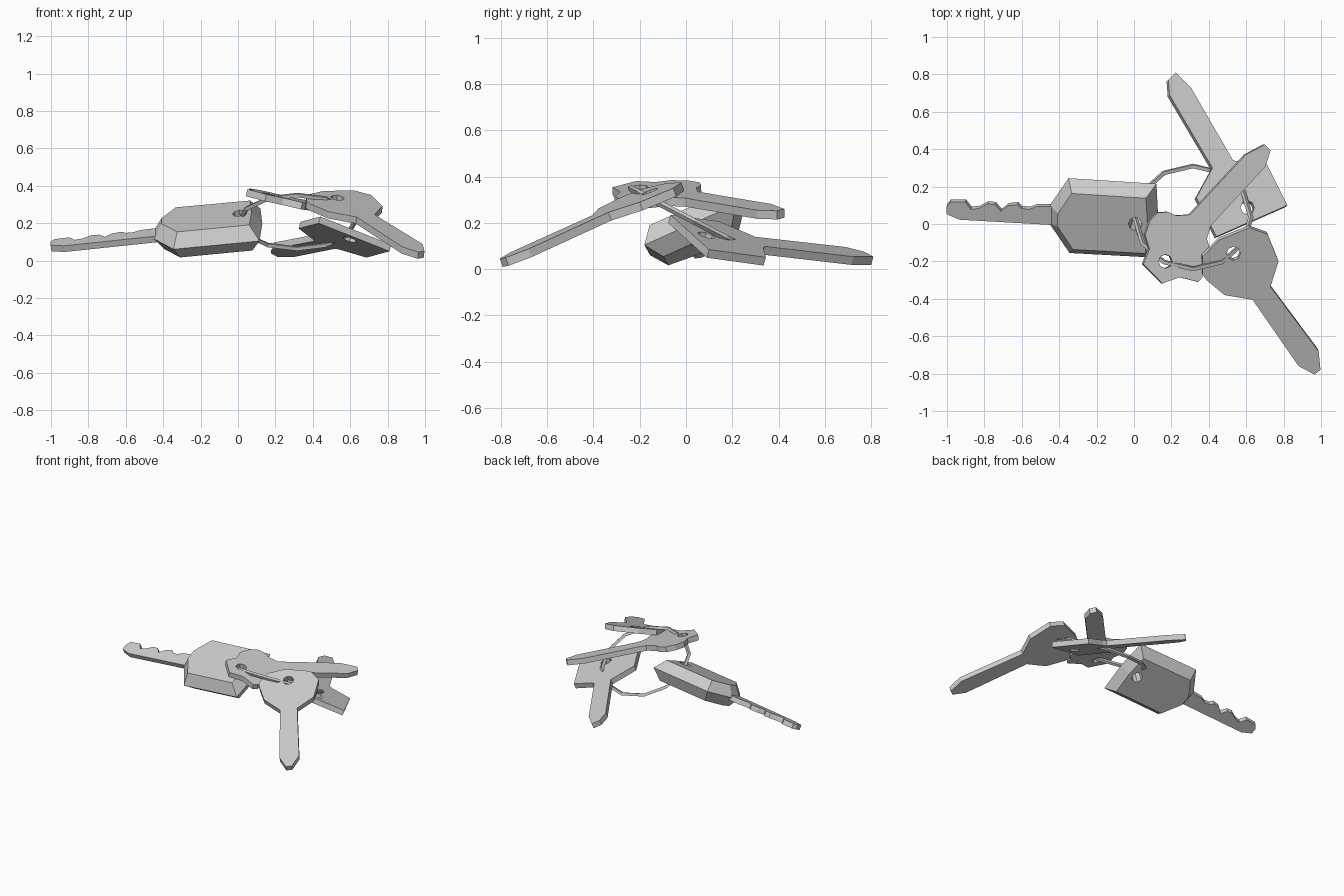
import bpy
import bmesh
import math
from mathutils import Vector

cube = bpy.data.objects.get("Cube")
if cube:
    bpy.data.objects.remove(cube, do_unlink=True)

# Single metal colour
steel = bpy.data.materials.new("steel grey")
steel.use_nodes = True
steel.diffuse_color = (0.6, 0.6, 0.6, 1)
steel.node_tree.nodes["Principled BSDF"].inputs["Base Color"].default_value = steel.diffuse_color


def inset_loop(loop, dist):
    """Move a counter-clockwise outline inwards."""
    result = []
    for i, p in enumerate(loop):
        a = (p - loop[i - 1]).normalized()
        b = (loop[(i + 1) % len(loop)] - p).normalized()
        n1, n2 = Vector((-a.y, a.x)), Vector((-b.y, b.x))
        result.append(p + (n1 + n2) * dist / (1 + n1.dot(n2)))
    return result


def slab(name, outline, plane, levels, hole=None, hole_radius=0.037):
    """Plate on the plane z = a + bx + cy; levels are (offset along normal, inset)."""
    a, b, c = plane
    normal = Vector((-b, -c, 1)).normalized()
    bm = bmesh.new()

    def ring(points, offset):
        return [bm.verts.new(Vector((p.x, p.y, a + b * p.x + c * p.y)) + normal * offset)
                for p in points]

    def walls(r0, r1):
        for i in range(len(r0)):
            bm.faces.new((r0[i - 1], r0[i], r1[i], r1[i - 1]))

    loop = [Vector(p) for p in outline]
    rings = [ring(inset_loop(loop, inset) if inset else loop, off) for off, inset in levels]
    for r0, r1 in zip(rings, rings[1:]):
        walls(r0, r1)
    caps = [[rings[0]], [rings[-1]]]
    if hole:
        circle = [Vector(hole) + hole_radius * Vector((math.cos(t), math.sin(t)))
                  for t in (k * math.tau / 8 for k in range(8))]
        ends = [ring(circle, levels[0][0]), ring(circle, levels[-1][0])]
        walls(*ends)
        for cap, end in zip(caps, ends):
            cap.append(end)
    for cap in caps:
        edges = [bm.edges.get((r[i - 1], r[i])) for r in cap for i in range(len(r))]
        bmesh.ops.triangle_fill(bm, edges=edges, use_beauty=True, normal=normal)
    bmesh.ops.recalc_face_normals(bm, faces=bm.faces)
    mesh = bpy.data.meshes.new(name)
    bm.to_mesh(mesh)
    bm.free()
    mesh.materials.append(steel)
    obj = bpy.data.objects.new(name, mesh)
    bpy.context.collection.objects.link(obj)
    return obj


FLAT = [(0, 0), (-0.038, 0)]

# Car key: bevelled grip and toothed blade
slab("car_key_grip",
     [(-.45, 0), (-.345, -.155), (.115, -.18), (.13, .02), (.12, .215), (-.35, .245), (-.45, .1)],
     (.17, .12, .44), [(.075, .05), (0, 0), (-.075, .05)], (.015, .03))
slab("car_key_blade",
     [(-1, .1), (-.98, .125), (-.9, .125), (-.87, .085), (-.83, .09), (-.78, .115),
      (-.74, .11), (-.71, .075), (-.67, .105), (-.62, .11), (-.6, .09), (-.56, .085),
      (-.52, .1), (-.4, .1), (-.4, 0), (-.93, .03), (-1, .06)],
     (.17, .13, .44), [(.018, 0), (-.018, 0)])

# Round-headed key pointing to the front
slab("front_key",
     [(.618, -.02), (.714, -.055), (.773, -.2), (.73, -.335), (.987, -.68), (.997, -.78),
      (.965, -.805), (.88, -.76), (.634, -.405), (.484, -.38), (.388, -.3), (.366, -.27),
      (.366, -.175), (.457, -.085)],
     (.461, -.127, .364), FLAT, (.532, -.158))

# Lobed key lying across the middle
slab("middle_key",
     [(.05, -.215), (.083, -.135), (.06, -.06), (.083, .013), (.126, .06), (.18, .065),
      (.227, .045), (.3, .05), (.596, .37), (.7, .425), (.73, .393), (.703, .307),
      (.41, -.01), (.39, -.08), (.412, -.15), (.405, -.205), (.368, -.25), (.366, -.285),
      (.345, -.31), (.243, -.285), (.152, -.318)],
     (.401, -.225, .04), FLAT, (.168, -.2))

# Square-headed key pointing to the back
slab("back_key",
     [(.184, .77), (.222, .81), (.307, .725), (.53, .34), (.56, .335), (.697, .345),
      (.82, .1), (.441, -.067), (.334, .142), (.42, .3), (.19, .69)],
     (.338, -.275, -.275), FLAT, (.607, .088))

# Key ring
bpy.ops.mesh.primitive_torus_add(
    major_segments=12, minor_segments=4, major_radius=.31, minor_radius=.014,
    location=(.315, .035, .207), rotation=(math.radians(-27.5), 0, 0))
key_ring = bpy.context.object
key_ring.name = "key_ring"
key_ring.data.materials.append(steel)
for face in key_ring.data.polygons:
    face.use_smooth = False
